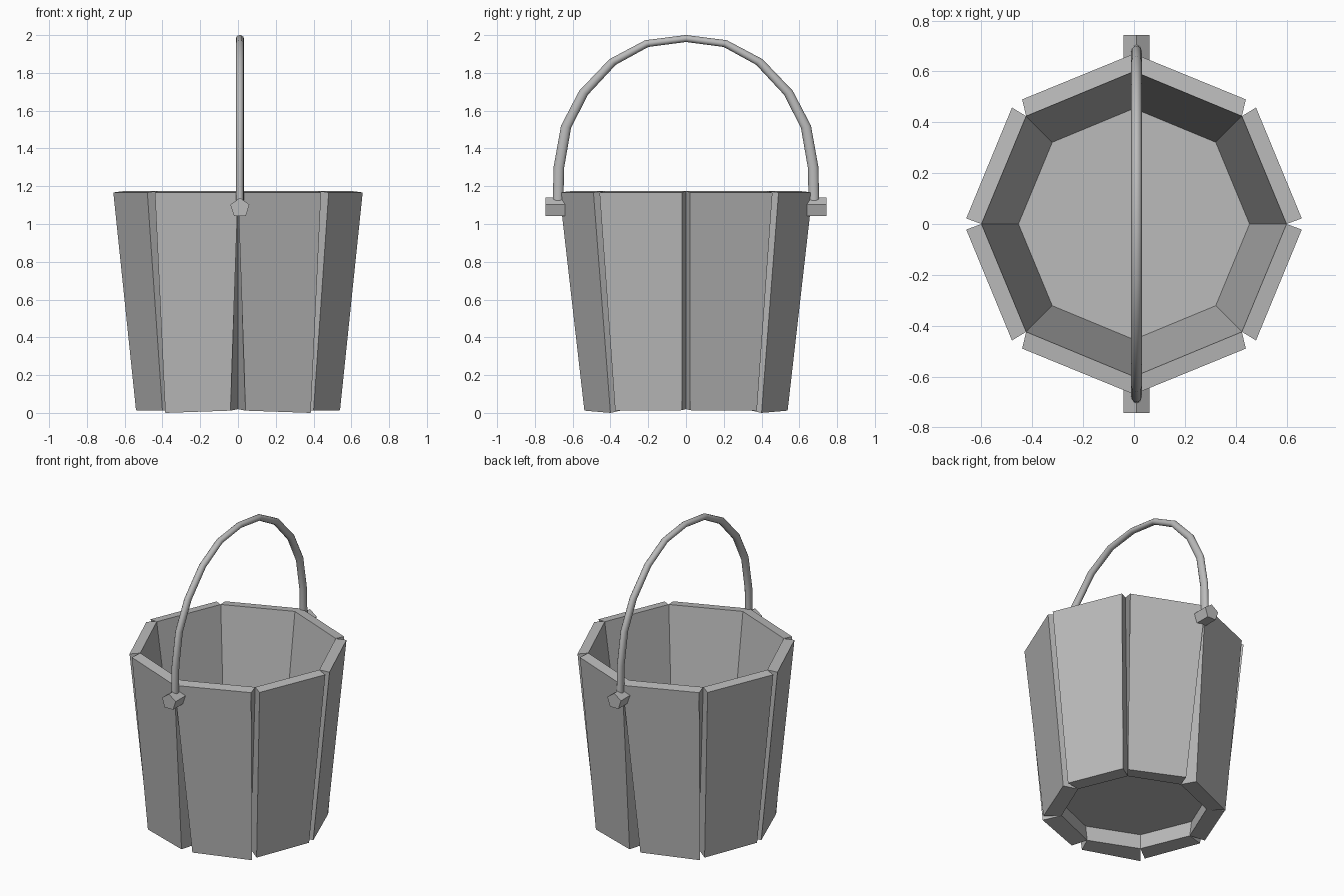
import bpy, bmesh, math
from mathutils import Vector

cube = bpy.data.objects.get("Cube")
if cube:
    bpy.data.objects.remove(cube)

grey = bpy.data.materials.new("plain grey")
grey.use_nodes = True
grey.diffuse_color = (0.5, 0.5, 0.5, 1)
grey.node_tree.nodes["Principled BSDF"].inputs["Base Color"].default_value = grey.diffuse_color


def finish(name, bm):
    bmesh.ops.recalc_face_normals(bm, faces=bm.faces)
    mesh = bpy.data.meshes.new(name)
    bm.to_mesh(mesh)
    bm.free()
    mesh.materials.append(grey)
    obj = bpy.data.objects.new(name, mesh)
    bpy.context.collection.objects.link(obj)
    return obj


def loft(name, rings):
    """Join closed rings of points into a capped solid."""
    bm = bmesh.new()
    loops = [[bm.verts.new(p) for p in ring] for ring in rings]
    n = len(loops[0])
    for a, b in zip(loops, loops[1:]):
        for i in range(n):
            j = (i + 1) % n
            bm.faces.new((a[i], a[j], b[j], b[i]))
    bm.faces.new(loops[0])
    bm.faces.new(loops[-1])
    return finish(name, bm)


# Wall planks: two shapes in one quarter, mirrored round the bucket
TOP, BOTTOM, FLOOR = 1.175, 0.02, 0.125
R_TOP, R_BOTTOM, R_FLOOR = 0.6, 0.44, 0.455
D = math.sqrt(0.5)


def end_plank(sx, sy):
    low = [(0, R_BOTTOM, BOTTOM), (R_BOTTOM * D, R_BOTTOM * D, BOTTOM),
           (0.385, 0.40, 0), (0.04, 0.538, 0.012)]
    high = [(0, R_TOP, TOP), (R_TOP * D, R_TOP * D, TOP),
            (0.44, 0.49, 1.167), (0, 0.67, 1.167)]
    return [[(x * sx, y * sy, z) for x, y, z in ring] for ring in (low, high)]


def side_plank(sx, sy):
    low = [(R_BOTTOM, 0, BOTTOM), (R_BOTTOM * D, R_BOTTOM * D, BOTTOM),
           (0.40, 0.375, 0.012), (0.54, 0.022, 0.014)]
    high = [(R_TOP, 0, TOP), (R_TOP * D, R_TOP * D, TOP),
            (0.48, 0.458, 1.167), (0.66, 0.022, 1.167)]
    return [[(x * sx, y * sy, z) for x, y, z in ring] for ring in (low, high)]


for sx, side in ((1, "left"), (-1, "right")):
    for sy, end in ((1, "back"), (-1, "front")):
        loft(f"{end}_plank_{side}", end_plank(sx, sy))
        loft(f"side_plank_{side}_{end}", side_plank(sx, sy))

# Floor, raised above the lower rim
bm = bmesh.new()
bm.faces.new([bm.verts.new((R_FLOOR * math.cos(i * math.pi / 4),
                            R_FLOOR * math.sin(i * math.pi / 4), FLOOR)) for i in range(8)])
finish("floor", bm)

# Five-sided pegs holding the handle
MID = 0.01
for sy, end in ((1, "back"), (-1, "front")):
    rings = [[(MID + 0.053 * math.sin(i * math.tau / 5), sy * y,
               1.086 + 0.053 * math.cos(i * math.tau / 5)) for i in range(5)]
             for y in (0.64, 0.743)]
    loft(f"{end}_peg", rings)

# Arched handle: oval tube, wider across at the sides than at the crown
half = [(0.677, 1.12), (0.673, 1.30), (0.635, 1.515), (0.542, 1.695),
        (0.388, 1.858), (0.208, 1.955)]
path = [Vector((-y, z)) for y, z in half] + [Vector((0, 1.982))]
path += [Vector((y, z)) for y, z in reversed(half)]
rings = []
for k, p in enumerate(path):
    t = (path[min(k + 1, len(path) - 1)] - path[max(k - 1, 0)]).normalized()
    across = Vector((-t.y * 0.028, t.x * 0.0185))
    ring = []
    for i in range(12):
        a = i * math.tau / 12
        q = p + across * math.cos(a)
        ring.append((MID + 0.021 * math.sin(a), q.x, q.y))
    rings.append(ring)
handle = loft("handle", rings)
bpy.ops.object.select_all(action="DESELECT")
handle.select_set(True)
bpy.context.view_layer.objects.active = handle
bpy.ops.object.shade_smooth_by_angle(angle=math.radians(40))
